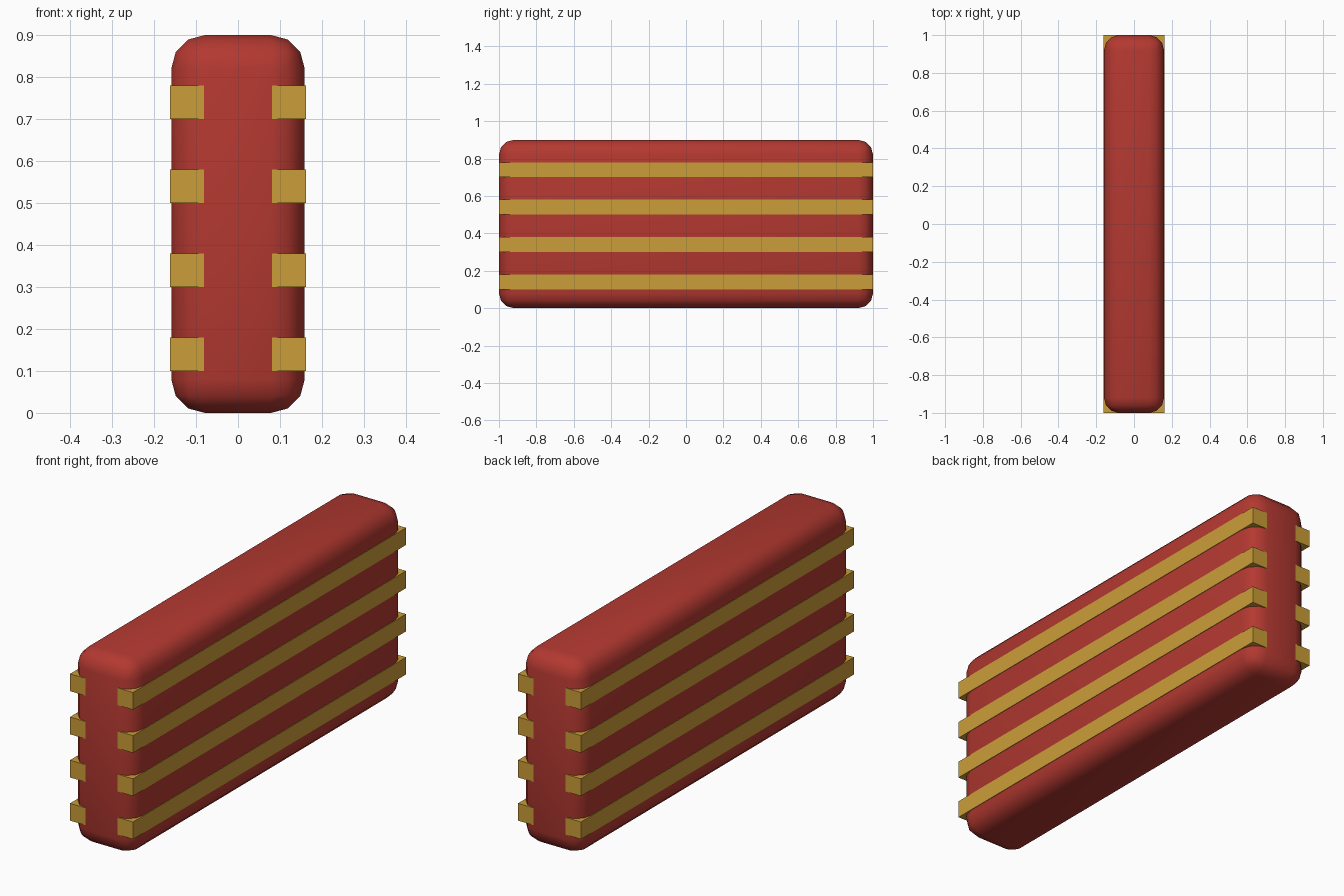
import bpy

if "Cube" in bpy.data.objects:
    bpy.data.objects.remove(bpy.data.objects["Cube"])


def material(name, rgb):
    m = bpy.data.materials.new(name)
    m.diffuse_color = (*rgb, 1.0)
    m.use_nodes = True
    m.node_tree.nodes["Principled BSDF"].inputs["Base Color"].default_value = m.diffuse_color
    return m


def box(name, size, z, mat):
    bpy.ops.mesh.primitive_cube_add(size=1, location=(0, 0, z))
    ob = bpy.context.object
    ob.name = name
    ob.scale = size
    bpy.ops.object.transform_apply(location=False, rotation=False, scale=True)
    ob.data.materials.append(mat)
    return ob


red = material("brick red", (0.45, 0.04, 0.03))
gold = material("gold", (0.6, 0.34, 0.04))

# Rounded slab body
body = box("body", (0.318, 2.0, 0.9), 0.45, red)
bevel = body.modifiers.new("rounding", 'BEVEL')
bevel.width = 0.08
bevel.segments = 3
bpy.ops.object.shade_smooth()

# Four square-cornered bands, just inside the flat ends and just proud of the sides
for i in range(4):
    box(f"band_{i + 1}", (0.323, 1.999, 0.08), 0.14 + 0.2 * i, gold)
